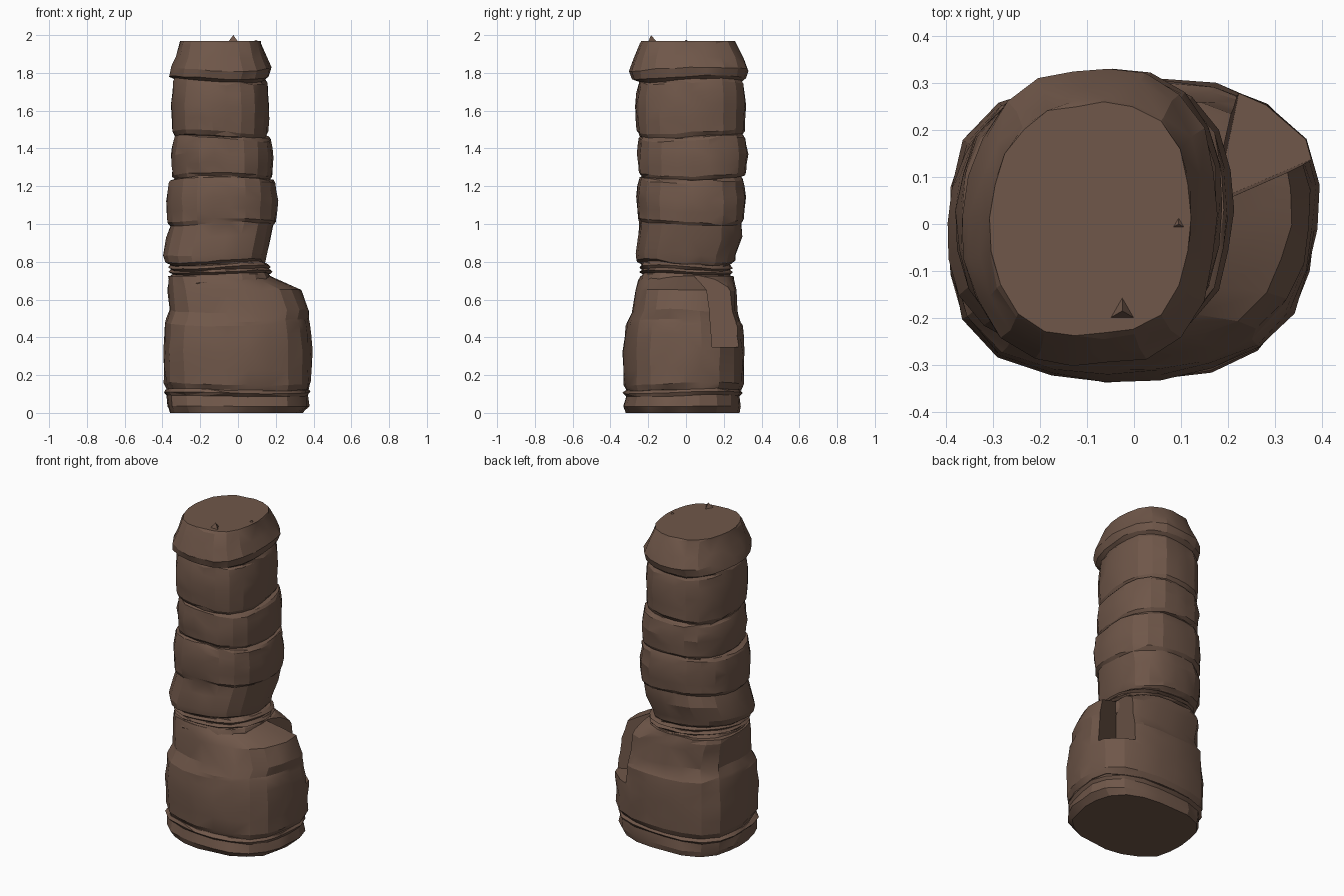
import bpy, bmesh, math, random

if "Cube" in bpy.data.objects:
    bpy.data.objects.remove(bpy.data.objects["Cube"])

random.seed(11)
rock = bpy.data.materials.new("brown_rock")
rock.diffuse_color = (0.16, 0.095, 0.067, 1)
rock.use_nodes = True
rock.node_tree.nodes["Principled BSDF"].inputs["Base Color"].default_value = rock.diffuse_color


def finish(name, bm):
    bmesh.ops.recalc_face_normals(bm, faces=bm.faces)
    me = bpy.data.meshes.new(name)
    bm.to_mesh(me)
    bm.free()
    me.materials.append(rock)
    ob = bpy.data.objects.new(name, me)
    bpy.context.collection.objects.link(ob)
    return ob


def strata_rings(strata):
    """Each stratum bulges in the middle and is pinched at both seams."""
    rings = []
    for z0, z1, x0, x1, y0, y1 in strata:
        thin = z1 - z0 < .05
        steps = ((0, .014), (.5, 0), (1, .014)) if thin else \
            ((0, .02), (.08, .006), (.3, .004), (.55, 0), (.78, .006), (.94, .012), (1, .02))
        for t, d in steps:
            rings.append((z0 + t * (z1 - z0), x0 + d, x1 - d, y0 + d, y1 - d))
    return rings


def loft(name, rings, sides, power, cut_angle, cut_low, cut_high, wave):
    """Skin rough rounded-square rings, one corner cut back, with wavy seams."""
    bm = bmesh.new()
    z_low, z_high = rings[0][0], rings[-1][0]
    lumps = [random.uniform(-.012, .008) for _ in range(sides)]
    loops = []
    for z, x0, x1, y0, y1 in rings:
        loop = []
        cut = cut_low + (cut_high - cut_low) * ((z - z_low) / (z_high - z_low)) ** 2
        for j in range(sides):
            a = math.tau * j / sides
            c, s = math.cos(a), math.sin(a)
            k = (abs(c) ** power + abs(s) ** power) ** (-1 / power)
            k *= 1 - cut * max(0, math.cos(a - cut_angle)) ** 4
            k *= 1 + lumps[j] + random.uniform(-.018, .014)
            fade = min(1, (z - z_low) / .15, (z_high - z) / .15)
            dz = fade * (wave * math.sin(2 * a + 4 * z) + random.uniform(-.004, .004))
            loop.append(bm.verts.new(((x0 + x1 + c * k * (x1 - x0)) / 2,
                                      (y0 + y1 + s * k * (y1 - y0)) / 2, z + dz)))
        loops.append(loop)
    for lo, hi in zip(loops, loops[1:]):
        for j in range(sides):
            m = (j + 1) % sides
            quad = [lo[j], lo[m], hi[m], hi[j]]
            if random.random() < .5:
                quad = quad[1:] + quad[:1]
            bm.faces.new(quad[:3])
            bm.faces.new((quad[0], quad[2], quad[3]))
    bm.faces.new(loops[0])
    bm.faces.new(loops[-1])
    return finish(name, bm)


# Wide base: foot, main block, and a shoulder that slopes up to the column
base_rings = [(0, -.36, .35, -.315, .285), (.035, -.378, .382, -.335, .295)]
base_rings += strata_rings([
    (.09, .122, -.395, .388, -.333, .302),
    (.124, .49, -.398, .397, -.335, .312)])
base_rings += [(.54, -.362, .385, -.288, .272),
               (.65, -.376, .345, -.272, .268),
               (.70, -.372, .23, -.255, .26),
               (.725, -.37, .18, -.245, .25)]
base = loft("rock_base", base_rings, 22, 2.8, -.75, .05, .11, .008)

# Flat-floored notch in the back right of the shoulder
bm = bmesh.new()
low, top = [], []
for x, y in ((.175, .05), (.5, .19), (.5, .5), (.27, .5)):
    low.append(bm.verts.new((x, y, .35)))
    top.append(bm.verts.new((x - .02, y - .02, 1)))
bm.faces.new(low)
bm.faces.new(top)
for j in range(4):
    m = (j + 1) % 4
    bm.faces.new((low[j], low[m], top[m], top[j]))
cutter = finish("notch_cutter", bm)
cutter.hide_render = True
mod = base.modifiers.new("notch", 'BOOLEAN')
mod.operation = 'DIFFERENCE'
mod.solver = 'EXACT'
mod.object = cutter
bpy.context.view_layer.objects.active = base
bpy.ops.object.modifier_apply(modifier=mod.name)
bpy.data.objects.remove(cutter)

# Tall column of stacked strata, ending in a flat narrowed top
column_rings = strata_rings([
    (.64, .735, -.368, .18, -.248, .255),
    (.738, .758, -.372, .182, -.248, .255),
    (.76, .785, -.372, .172, -.248, .252)])
column_rings += [(.79, -.37, .135, -.24, .245),
                 (.805, -.39, .145, -.262, .266),
                 (.84, -.402, .155, -.266, .272),
                 (.93, -.384, .175, -.255, .305)]
column_rings += strata_rings([
    (1.0, 1.24, -.384, .208, -.263, .322),
    (1.245, 1.46, -.358, .188, -.257, .333),
    (1.465, 1.76, -.358, .165, -.266, .324)])
column_rings += [(1.775, -.366, .163, -.288, .322),
                 (1.82, -.36, .176, -.297, .337),
                 (1.88, -.333, .148, -.28, .312),
                 (1.955, -.314, .124, -.245, .27),
                 (1.968, -.308, .118, -.236, .263)]
column = loft("rock_column", column_rings, 22, 2.7, 2.4, .08, .08, .011)

# Small stone spike and chip on the flat top
for name, x, y, r, h in (("top_spike", -.025, -.185, .03, .035),
                         ("top_chip", .095, 0, .018, .01)):
    bm = bmesh.new()
    bmesh.ops.create_cone(bm, cap_ends=True, segments=3, radius1=r, radius2=0, depth=h)
    bmesh.ops.translate(bm, verts=bm.verts, vec=(x, y, 1.965 + h / 2))
    finish(name, bm)

# Soft facets with crisp seams
for ob in (base, column):
    bpy.ops.object.select_all(action='DESELECT')
    ob.select_set(True)
    bpy.context.view_layer.objects.active = ob
    bpy.ops.object.shade_smooth_by_angle(angle=math.radians(18))
